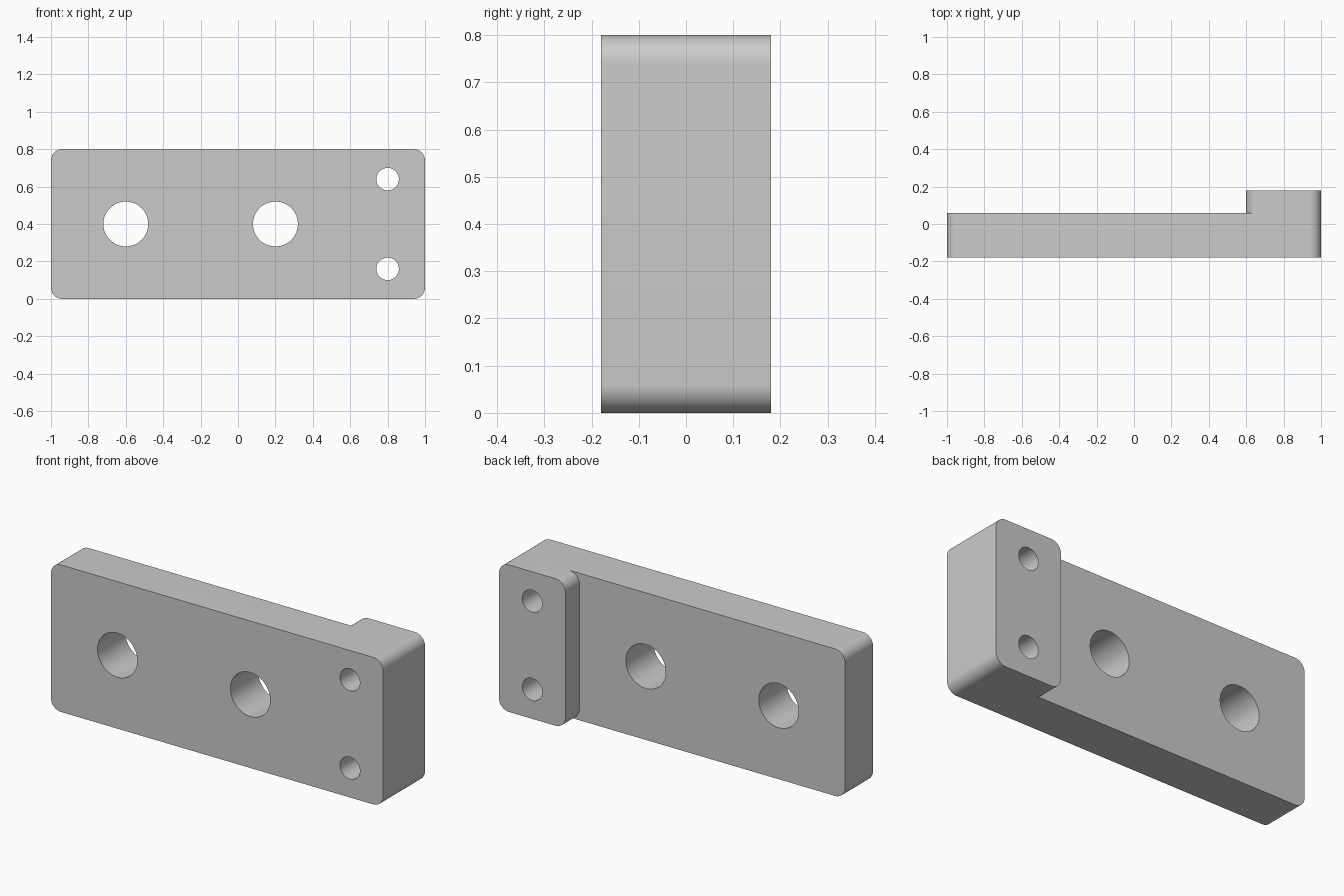
import bpy, bmesh, math

cube = bpy.data.objects.get("Cube")
if cube:
    bpy.data.objects.remove(cube, do_unlink=True)

FRONT, STEP, BACK = -0.18, 0.06, 0.18
HEIGHT = 0.8
CORNER = 0.06

grey = bpy.data.materials.new("plain grey")
grey.use_nodes = True
colour = (0.6, 0.6, 0.6, 1)
grey.diffuse_color = colour
grey.node_tree.nodes["Principled BSDF"].inputs["Base Color"].default_value = colour


def arc(cx, cz, radius, start, sweep, steps):
    """Points along an arc in the xz plane."""
    angles = [math.radians(start + sweep * i / steps) for i in range(steps + 1)]
    return [(cx + radius * math.cos(a), cz + radius * math.sin(a)) for a in angles]


def rounded_rectangle(x0, x1, z0, z1, r):
    corners = [(x1 - r, z1 - r), (x0 + r, z1 - r), (x0 + r, z0 + r), (x1 - r, z0 + r)]
    return [p for i, (cx, cz) in enumerate(corners) for p in arc(cx, cz, r, 90 * i, 90, 12)]


def prism(name, outline, y0, y1):
    """Extrude an xz outline from y0 to y1."""
    bm = bmesh.new()
    face = bm.faces.new([bm.verts.new((x, y0, z)) for x, z in outline])
    result = bmesh.ops.extrude_face_region(bm, geom=[face])
    for v in result["geom"]:
        if isinstance(v, bmesh.types.BMVert):
            v.co.y = y1
    bmesh.ops.recalc_face_normals(bm, faces=bm.faces)
    mesh = bpy.data.meshes.new(name)
    bm.to_mesh(mesh)
    bm.free()
    mesh.materials.append(grey)
    obj = bpy.data.objects.new(name, mesh)
    bpy.context.collection.objects.link(obj)
    return obj


def combine(target, tool, operation):
    modifier = target.modifiers.new(tool.name, "BOOLEAN")
    modifier.operation = operation
    modifier.solver = "EXACT"
    modifier.object = tool
    tool.hide_render = True
    return tool


# Long plate with a raised end pad on its back
plate = prism("stepped_plate", rounded_rectangle(-1, 1, 0, HEIGHT, CORNER), FRONT, STEP)
pad = prism("end_pad", rounded_rectangle(0.6, 1, 0, HEIGHT, CORNER), STEP, BACK)
tools = [combine(plate, pad, "UNION")]

# Two large holes through the plate, two small ones through the pad
for x, z, radius in [(-0.6, 0.4, 0.12), (0.2, 0.4, 0.12), (0.8, 0.16, 0.06), (0.8, 0.64, 0.06)]:
    circle = arc(x, z, radius, 0, 360, 64)[:-1]
    cutter = prism("hole_cutter", circle, FRONT - 0.1, BACK + 0.1)
    tools.append(combine(plate, cutter, "DIFFERENCE"))

# Bake the solid, then smooth the rounded surfaces
bpy.ops.object.select_all(action="DESELECT")
plate.select_set(True)
bpy.context.view_layer.objects.active = plate
bpy.ops.object.convert(target="MESH")
for tool in tools:
    bpy.data.objects.remove(tool, do_unlink=True)
bpy.ops.object.shade_smooth_by_angle(angle=math.radians(30))
